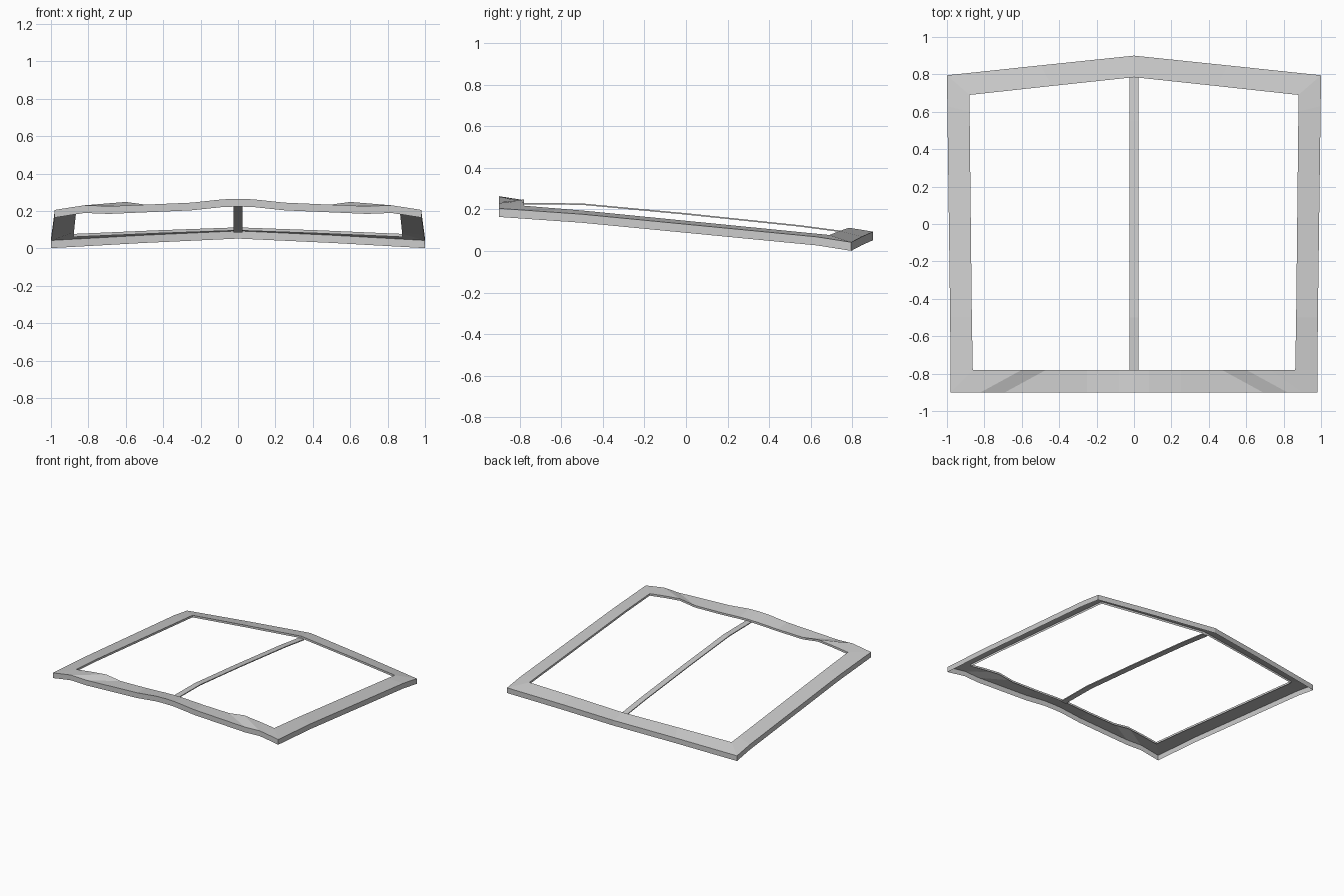
import bpy, bmesh

if "Cube" in bpy.data.objects:
    bpy.data.objects.remove(bpy.data.objects["Cube"])

# Half-frame stations, front centre to rear centre: (outer xyz, inner xyz) of the top surface
HALF = [
    ((0.00, -0.90, 0.264), (0.00, -0.78, 0.245)),
    ((0.08, -0.90, 0.262), (0.08, -0.78, 0.243)),
    ((0.25, -0.90, 0.244), (0.25, -0.78, 0.235)),
    ((0.69, -0.90, 0.225), (0.47, -0.78, 0.230)),
    ((0.82, -0.90, 0.230), (0.60, -0.78, 0.248)),
    ((0.90, -0.90, 0.218), (0.73, -0.78, 0.235)),
    ((0.98, -0.90, 0.205), (0.862, -0.78, 0.218)),
    ((0.983, -0.50, 0.177), (0.867, -0.50, 0.195)),
    ((0.998, 0.63, 0.068), (0.879, 0.60, 0.086)),
    ((1.00, 0.795, 0.042), (0.88, 0.69, 0.077)),
    ((0.50, 0.848, 0.070), (0.44, 0.738, 0.096)),
    ((0.00, 0.90, 0.093), (0.00, 0.785, 0.112)),
]


def loft(name, pairs, outer_drop, inner_drop, solid):
    """Sweep a section along pairs of top edge points; a frame loops and is open below."""
    bm = bmesh.new()
    rings = []
    for a, b in pairs:
        a_low = (a[0], a[1], a[2] - outer_drop)
        b_low = (b[0], b[1], b[2] - inner_drop)
        rings.append([bm.verts.new(p) for p in (a_low, a, b, b_low)])
    n = len(rings)
    for i in range(n - 1 if solid else n):
        r, s = rings[i], rings[(i + 1) % n]
        for k in range(4 if solid else 3):
            m = (k + 1) % 4
            bm.faces.new((r[k], s[k], s[m], r[m]))
    if solid:
        bm.faces.new(rings[0])
        bm.faces.new(rings[-1])
        bmesh.ops.recalc_face_normals(bm, faces=bm.faces)
    me = bpy.data.meshes.new(name)
    bm.to_mesh(me)
    bm.free()
    ob = bpy.data.objects.new(name, me)
    bpy.context.collection.objects.link(ob)
    return ob


def flip(p):
    return (-p[0], p[1], p[2])


# Perimeter frame: top sheet with deep outer skirt and shallow inner lip, mirrored across x
mirrored = [(flip(a), flip(b)) for a, b in HALF[-2:0:-1]]
loft("panel_frame", HALF + mirrored, 0.041, 0.016, False)

# Thin centre rib
path = [(-0.785, 0.232), (-0.50, 0.229), (0.0, 0.182), (0.55, 0.124), (0.79, 0.092)]
loft("centre_rib", [((-0.023, y, z), (0.023, y, z)) for y, z in path], 0.007, 0.007, True)
